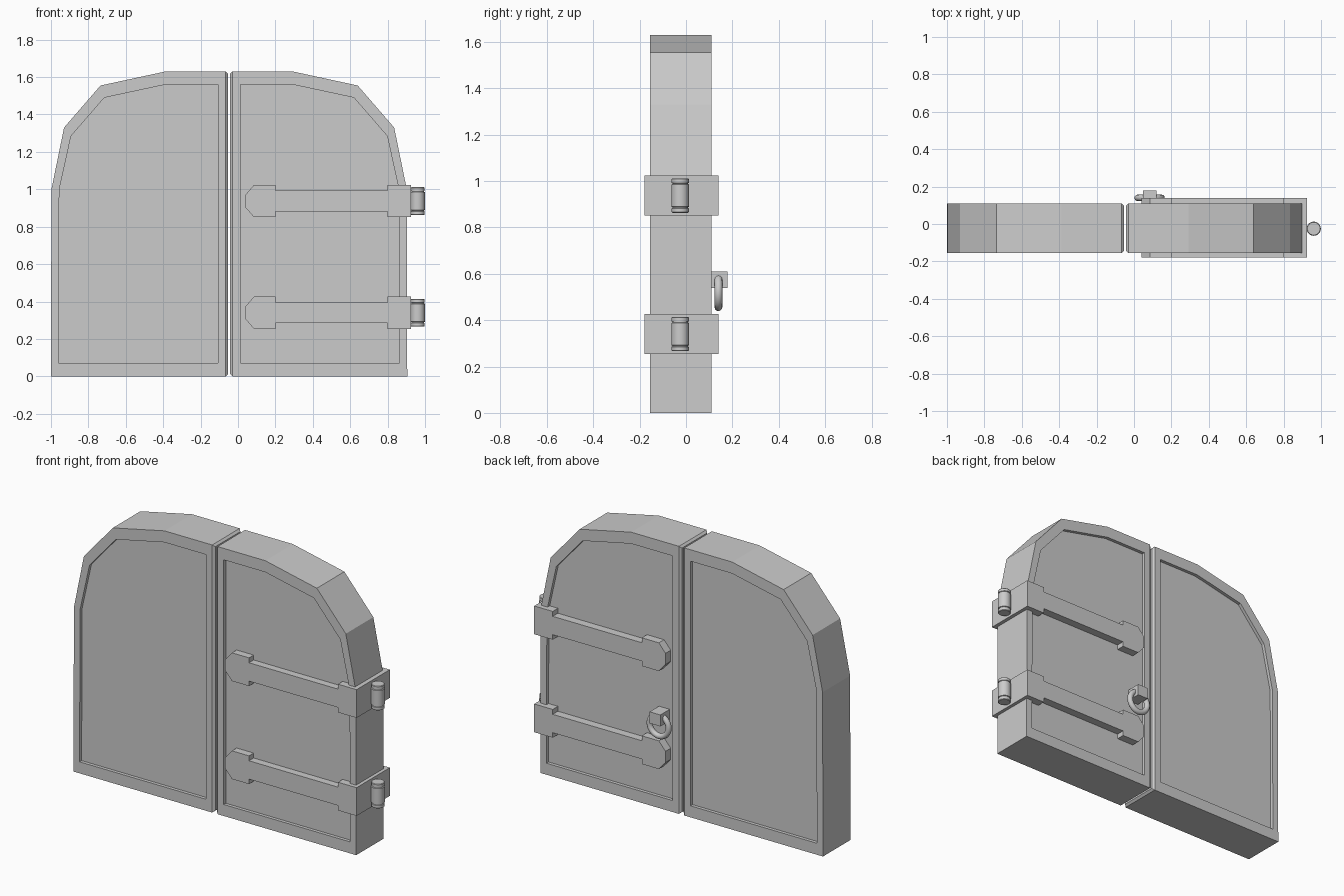
import bpy, bmesh, math

if "Cube" in bpy.data.objects:
    bpy.data.objects.remove(bpy.data.objects["Cube"])

MID = -0.0475          # seam between the two leaves
Y0, Y1 = -0.155, 0.11  # front and back of the leaves
RECESS = 0.02


def finish(bm, name):
    bmesh.ops.recalc_face_normals(bm, faces=bm.faces[:])
    mesh = bpy.data.meshes.new(name)
    bm.to_mesh(mesh)
    bm.free()
    obj = bpy.data.objects.new(name, mesh)
    bpy.context.collection.objects.link(obj)
    return obj


def stack(bm, loops):
    """Bridge equal-length loops and cap both ends."""
    rings = [[bm.verts.new(p) for p in loop] for loop in loops]
    n = len(rings[0])
    for a, b in zip(rings, rings[1:]):
        for i in range(n):
            j = (i + 1) % n
            bm.faces.new((a[i], a[j], b[j], b[i]))
    bm.faces.new(rings[0])
    bm.faces.new(rings[-1])


# arched leaf outline and recessed panel outline: (distance from seam, z)
OUTER = [(0.018, 0), (0.9525, 0), (0.950, 1.0), (0.8825, 1.33),
         (0.6875, 1.555), (0.34, 1.63), (0.018, 1.63)]
PANEL = [(0.06, 0.07), (0.912, 0.07), (0.908, 1.0), (0.845, 1.285),
         (0.667, 1.49), (0.34, 1.56), (0.06, 1.56)]


def leaf(name, side):
    def at(profile, y):
        return [(MID + side * d, y, z) for d, z in profile]
    bm = bmesh.new()
    stack(bm, [at(PANEL, Y0 + RECESS), at(PANEL, Y0), at(OUTER, Y0),
               at(OUTER, Y1), at(PANEL, Y1), at(PANEL, Y1 - RECESS)])
    # chamfered meeting edge
    seam_x = MID + side * 0.018
    face = next(f for f in bm.faces if all(abs(v.co.x - seam_x) < 1e-4 for v in f.verts)
                and f.calc_area() > 0.3)
    new = bmesh.ops.extrude_discrete_faces(bm, faces=[face])["faces"][0]
    c = new.calc_center_median()
    for v in new.verts:
        v.co.x = MID + side * 0.0055
        v.co.y -= math.copysign(0.012, v.co.y - c.y)
        v.co.z -= math.copysign(0.012, v.co.z - c.z)
    finish(bm, name)


leaf("left_leaf", -1)
leaf("right_leaf", 1)


# hinge straps wrapping the right leaf: upper half of outline, mirrored in z
HALF = [(0.925, 0.086), (0.80, 0.086), (0.80, 0.056), (0.20, 0.056),
        (0.20, 0.086), (0.085, 0.086), (0.04, 0.034)]


def strap(name, zc):
    outline = HALF + [(x, -z) for x, z in reversed(HALF)]
    bm = bmesh.new()
    stack(bm, [[(x, y, zc + z) for x, z in outline] for y in (-0.18, 0.14)])
    finish(bm, name)


# grooved hinge pins
PIN = [(0.034, -0.074), (0.037, -0.071), (0.037, -0.055), (0.033, -0.053),
       (0.033, -0.050), (0.038, -0.048)]


def pin(name, zc, sides=24):
    profile = PIN + [(r, -z) for r, z in reversed(PIN)]
    bm = bmesh.new()
    stack(bm, [[(0.961 + r * math.cos(a), -0.025 + r * math.sin(a), zc + z)
                for a in (2 * math.pi * i / sides for i in range(sides))]
               for r, z in profile])
    obj = finish(bm, name)
    bpy.ops.object.select_all(action='DESELECT')
    bpy.context.view_layer.objects.active = obj
    obj.select_set(True)
    bpy.ops.object.shade_smooth_by_angle(angle=math.radians(30))


for label, zc in (("lower", 0.34), ("upper", 0.937)):
    strap(label + "_hinge_strap", zc)
    pin(label + "_hinge_pin", zc)

# pull ring and its mounting block on the back
bpy.ops.mesh.primitive_cube_add(size=1, location=(0.083, 0.135, 0.574))
block = bpy.context.object
block.name = "ring_mount"
block.scale = (0.072, 0.09, 0.07)

bpy.ops.mesh.primitive_torus_add(location=(0.083, 0.14, 0.52), rotation=(math.pi / 2, 0, 0),
                                 major_radius=0.064, minor_radius=0.017,
                                 major_segments=32, minor_segments=12)
bpy.context.object.name = "pull_ring"
bpy.ops.object.shade_smooth_by_angle(angle=math.radians(40))
